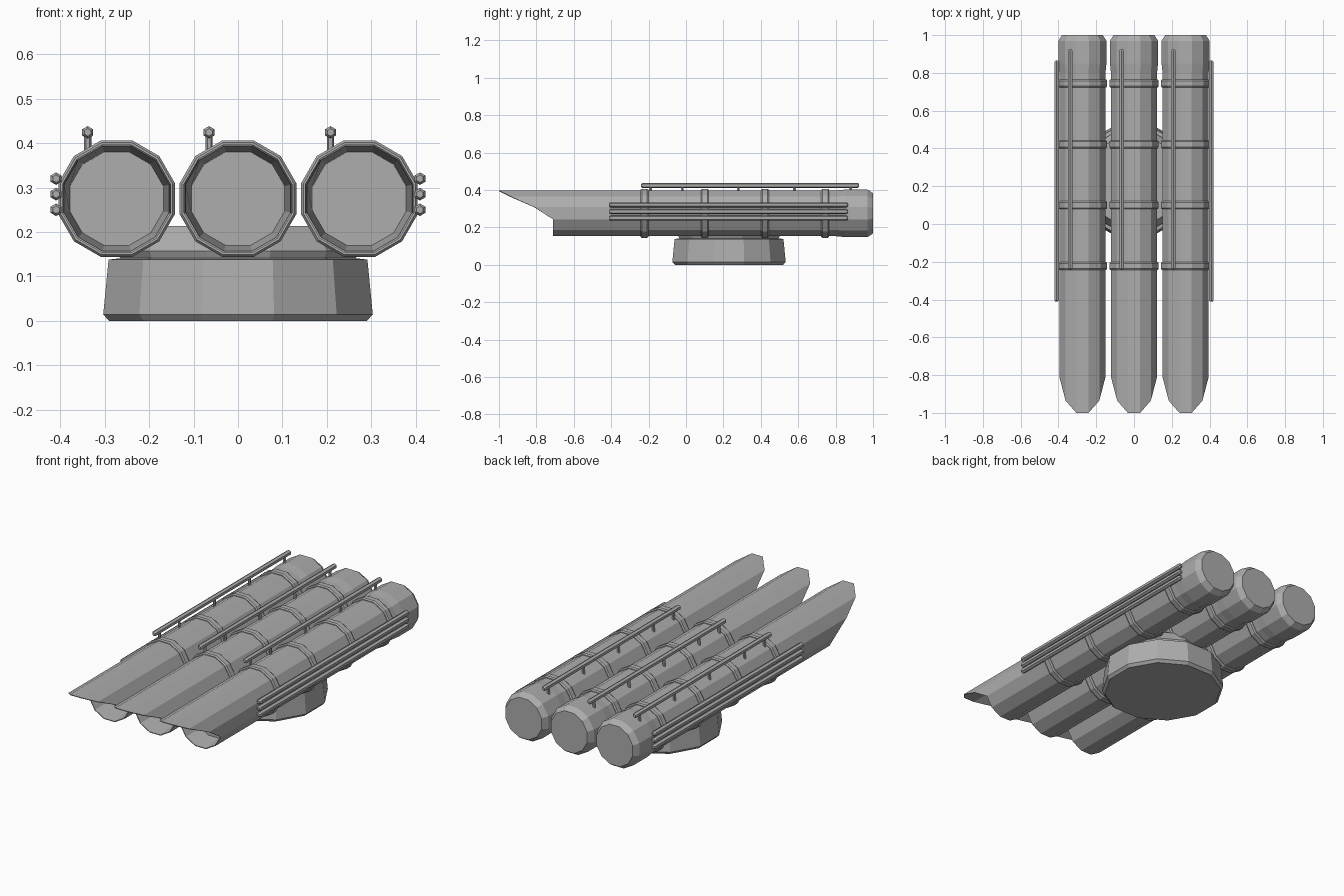
import bpy, bmesh, math
from mathutils import Matrix, Vector

cube = bpy.data.objects.get("Cube")
if cube:
    bpy.data.objects.remove(cube)

GREY = (0.42, 0.42, 0.42, 1)
metal = bpy.data.materials.new("grey metal")
metal.use_nodes = True
metal.diffuse_color = GREY
metal.node_tree.nodes["Principled BSDF"].inputs["Base Color"].default_value = GREY


def loft(name, profile, sides, origin, upright=False, mouth=None, closed=False):
    """Rings of (position, flat-to-centre radius); position None takes the slanted mouth."""
    bm = bmesh.new()
    rings = []
    for pos, radius in profile:
        ring = []
        for k in range(sides):
            a = 2 * math.pi * (k + 0.5) / sides
            r = radius / math.cos(math.pi / sides)
            u, v = r * math.sin(a), r * math.cos(a)
            p = mouth(math.cos(a)) if pos is None else pos
            ring.append(bm.verts.new((u, v, p) if upright else (u, p, v)))
        rings.append(ring)
    pairs = list(zip(rings, rings[1:]))
    if closed:
        pairs.append((rings[-1], rings[0]))
    else:
        bm.faces.new(rings[0])
        bm.faces.new(rings[-1])
    for a, b in pairs:
        for k in range(sides):
            n = (k + 1) % sides
            bm.faces.new((a[k], a[n], b[n], b[k]))
    bmesh.ops.recalc_face_normals(bm, faces=bm.faces)
    mesh = bpy.data.meshes.new(name)
    bm.to_mesh(mesh)
    bm.free()
    mesh.materials.append(metal)
    obj = bpy.data.objects.new(name, mesh)
    obj.location = origin
    bpy.context.collection.objects.link(obj)
    return obj


def mouth(height):
    """Front edge of a tube: a long hood above, cut square below."""
    if height > 0.9:
        return -1.0
    if height > 0.6:
        return -0.935
    return -0.81 if height > 0.1 else -0.71


def rail(name, x, z, start, end):
    r = 0.0122
    shape = [(start, r * 0.6), (start + 0.008, r), (end - 0.008, r), (end, r * 0.6)]
    obj = loft(name, shape, 6, (0, 0, 0))
    # Turn the hexagon so that a corner points up
    obj.data.transform(Matrix.Rotation(math.radians(30), 4, 'Y'))
    obj.location = (x, 0, z)


TUBE = [(-0.6, 0.105), (None, 0.118), (None, 0.122), (0.8, 0.122),
        (0.85, 0.127), (0.97, 0.127), (1.0, 0.108)]
BAND = [(-0.021, 0.119), (-0.021, 0.126), (-0.014, 0.131),
        (0.014, 0.131), (0.021, 0.126), (0.021, 0.119)]

# Launch tubes with their clamp bands and top rails
for side, x in (("right", -0.273), ("middle", 0), ("left", 0.273)):
    loft(side + "_tube", TUBE, 12, (x, 0, 0.275), mouth=mouth)
    for i in range(4):
        loft(f"{side}_band_{i + 1}", BAND, 12, (x, -0.222 + 0.322 * i, 0.275), closed=True)
    rail(side + "_top_rail", x - 0.065, 0.424, -0.24, 0.925)
    for i, y in enumerate((-0.19, -0.02, 0.28, 0.58, 0.88)):
        loft(f"{side}_rail_post_{i + 1}", [(0.37, 0.007), (0.42, 0.007)], 6,
             (x - 0.065, y, 0), upright=True)

# Three rails along each outer flank
for side, sign in (("left", 1), ("right", -1)):
    for i in range(3):
        rail(f"{side}_side_rail_{i + 1}", sign * 0.409, 0.25 + 0.035 * i, -0.41, 0.865)

# Turntable base with a narrower neck under the tubes
BASE = [(0, 0.29), (0.015, 0.303), (0.138, 0.291), (0.141, 0.265),
        (0.157, 0.272), (0.213, 0.24)]
loft("turntable_base", BASE, 12, (0, 0.23, 0), upright=True)
